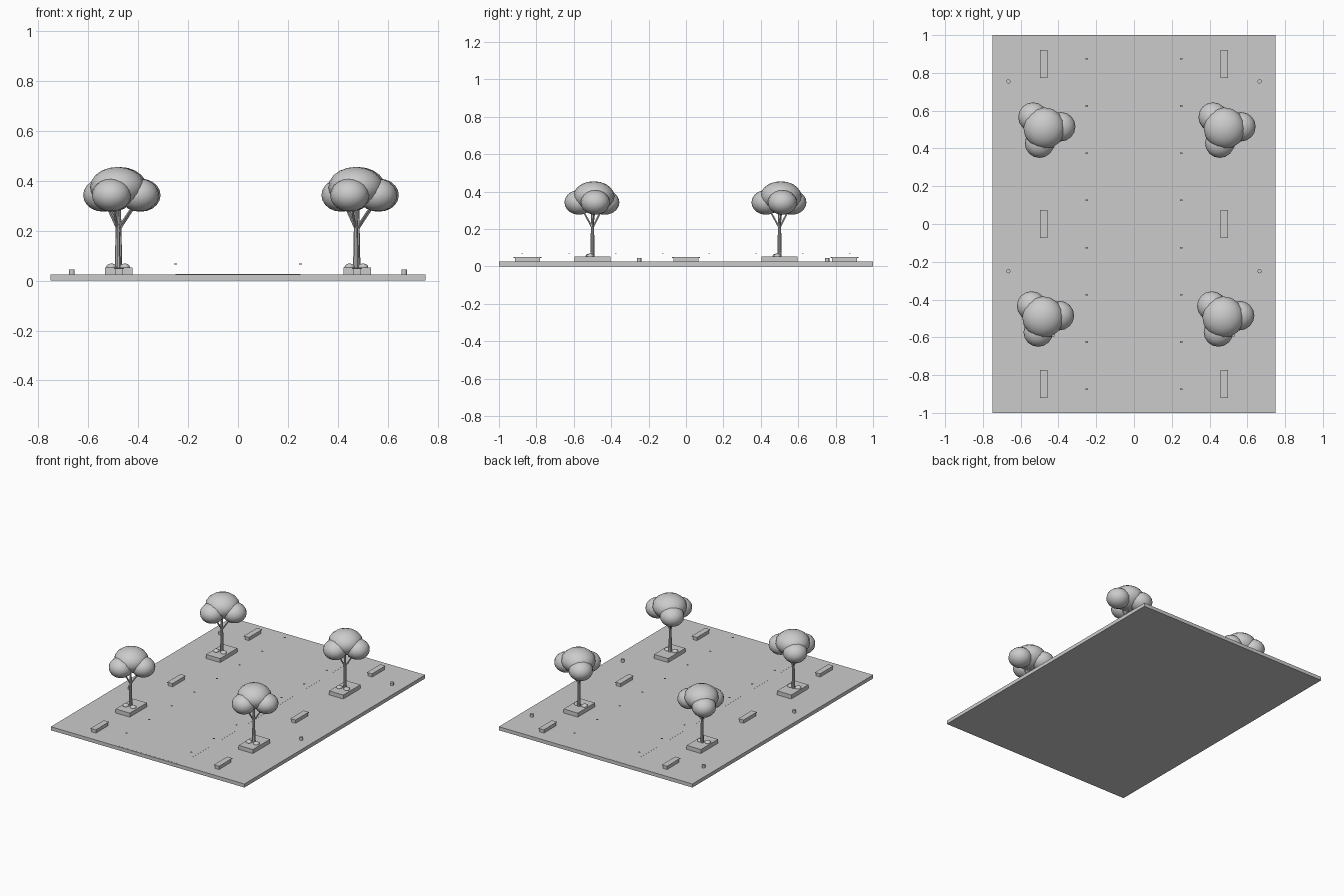
import bpy
from mathutils import Vector

cube = bpy.data.objects.get("Cube")
if cube:
    bpy.data.objects.remove(cube, do_unlink=True)

grey = bpy.data.materials.new("plain grey")
grey.use_nodes = True
GREY = (0.6, 0.6, 0.6, 1)
grey.diffuse_color = GREY
grey.node_tree.nodes["Principled BSDF"].inputs["Base Color"].default_value = GREY

DECK = 0.025


def finish(name, smooth=False):
    ob = bpy.context.object
    ob.name = name
    ob.data.materials.append(grey)
    bpy.ops.object.transform_apply(location=False, rotation=False, scale=True)
    if smooth:
        bpy.ops.object.shade_smooth_by_angle()
    return ob


def box(name, x, y, z0, z1, sx, sy):
    bpy.ops.mesh.primitive_cube_add(size=1, location=(x, y, (z0 + z1) / 2))
    bpy.context.object.scale = (sx, sy, z1 - z0)
    return finish(name)


def ball(name, centre, rx, rz):
    bpy.ops.mesh.primitive_uv_sphere_add(segments=16, ring_count=10, radius=1, location=centre)
    bpy.context.object.scale = (rx, rx, rz)
    return finish(name, True)


def rod(name, a, b, r0, r1, sides=8):
    a, b = Vector(a), Vector(b)
    bpy.ops.mesh.primitive_cone_add(vertices=sides, radius1=r0, radius2=r1,
                                    depth=(b - a).length, location=(a + b) / 2)
    ob = bpy.context.object
    ob.rotation_mode = 'QUATERNION'
    ob.rotation_quaternion = Vector((0, 0, 1)).rotation_difference(b - a)
    return finish(name, True)


# Paved deck with a barely raised central lane
box("plaza_deck", 0, 0, 0, DECK, 1.5, 2)
box("central_lane", 0, 0.003, DECK - 0.005, DECK + 0.0004, 0.5, 1.99)

# Outer crown lobes: offset from the trunk
LOBES = [(-0.06, 0.066), (0.087, 0.015), (-0.025, -0.072)]


def tree(x, y, shift):
    # Planter with two low shrubs
    box("planter", x, y, DECK, 0.053, 0.11, 0.19)
    ball("shrub", (x - 0.03, y - 0.017, 0.055), 0.02, 0.013)
    ball("shrub", (x + 0.024, y - 0.012, 0.055), 0.02, 0.013)
    # Trunk and branches
    tx = x + shift
    rod("trunk", (tx, y, 0.05), (tx, y, 0.33), 0.012, 0.006, 10)
    for dx, dy in LOBES:
        rod("branch", (tx, y, 0.205), (tx + dx * 0.8, y + dy * 0.8, 0.31), 0.005, 0.004)
        ball("crown_lobe", (tx + dx, y + dy, 0.342), 0.078, 0.066)
    ball("crown_top", (tx, y + 0.007, 0.375), 0.11, 0.08)


for side in (-1, 1):
    x = side * 0.477
    for y in (-0.5, 0.5):
        tree(x, y, 0.002 if y > 0 else -0.005)
    # Benches: solid base under an overhanging seat
    for y in (-0.847, 0, 0.847):
        box("bench_base", x, y, DECK, 0.046, 0.033, 0.135)
        box("bench_seat", x, y, 0.046, 0.051, 0.04, 0.148)
    # Litter bins
    for y in (-0.25, 0.755):
        rod("litter_bin", (side * 0.665, y, DECK), (side * 0.665, y, 0.045), 0.011, 0.011, 16)
    # Row of small lamp heads along the lane
    for i in range(8):
        box("lamp_head", side * 0.25, -0.875 + i * 0.25, 0.065, 0.068, 0.011, 0.009)
